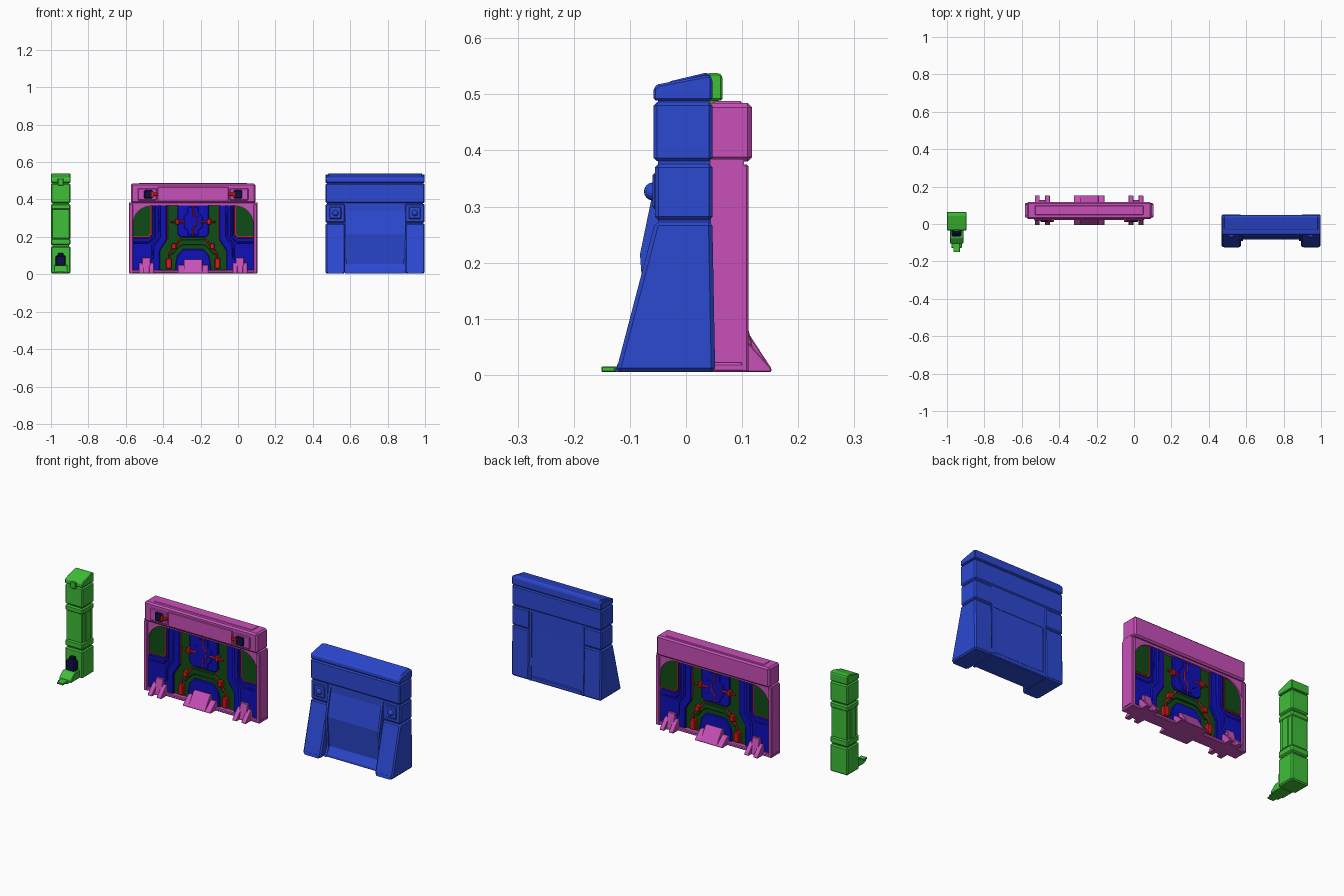
import bpy, bmesh, math

if "Cube" in bpy.data.objects:
    bpy.data.objects.remove(bpy.data.objects["Cube"])


def material(name, r, g, b):
    m = bpy.data.materials.new(name)
    m.diffuse_color = (r, g, b, 1)
    m.use_nodes = True
    m.node_tree.nodes["Principled BSDF"].inputs["Base Color"].default_value = m.diffuse_color
    return m


GREEN = material("green", .05, .52, .04)
PINK = material("pink", .58, .08, .48)
BLUE = material("blue", .025, .065, .64)
DEEP = material("deep_blue", .005, .005, .5)
MOSS = material("dark_green", .005, .07, .008)
RED = material("red", .7, .01, .01)
NAVY = material("navy", .005, .005, .06)


def prism(name, pts, axis, lo, hi, mat, bevel=0.0):
    """Extrude a 2D outline: axis 'x' takes (y, z), axis 'y' takes (x, z), axis 'z' takes (x, y)."""
    def place(p, t):
        return {"x": (t, p[0], p[1]), "y": (p[0], t, p[1]), "z": (p[0], p[1], t)}[axis]
    bm = bmesh.new()
    a = [bm.verts.new(place(p, lo)) for p in pts]
    b = [bm.verts.new(place(p, hi)) for p in pts]
    bm.faces.new(a)
    bm.faces.new(b[::-1])
    n = len(pts)
    for i in range(n):
        bm.faces.new((a[i], b[i], b[(i + 1) % n], a[(i + 1) % n]))
    bmesh.ops.recalc_face_normals(bm, faces=bm.faces)
    me = bpy.data.meshes.new(name)
    bm.to_mesh(me)
    bm.free()
    me.materials.append(mat)
    ob = bpy.data.objects.new(name, me)
    bpy.context.collection.objects.link(ob)
    if bevel:
        mod = ob.modifiers.new("chamfer", "BEVEL")
        mod.width, mod.segments, mod.limit_method = bevel, 1, "ANGLE"
    return ob


def box(name, x0, x1, y0, y1, z0, z1, mat, bevel=0.0):
    x0, x1 = sorted((x0, x1))
    y0, y1 = sorted((y0, y1))
    return prism(name, [(x0, y0), (x1, y0), (x1, y1), (x0, y1)], "z", z0, z1, mat, bevel)


def wire(name, pts, y, radius, mat):
    """Thin square conduit through (x, z) points at depth y."""
    cu = bpy.data.curves.new(name, "CURVE")
    cu.dimensions = "3D"
    cu.bevel_depth, cu.bevel_resolution, cu.use_fill_caps = radius, 0, True
    sp = cu.splines.new("POLY")
    sp.points.add(len(pts) - 1)
    for p, (x, z) in zip(sp.points, pts):
        p.co = (x, y, z, 1)
    cu.materials.append(mat)
    bpy.context.collection.objects.link(bpy.data.objects.new(name, cu))


G = .005  # lowest level

# ---------------- blue wall with buttress legs ----------------
BX, HALF = .733, .265
for s in (-1, 1):
    lo, hi = sorted((BX + s * .16, BX + s * HALF))
    prism("blue_leg", [(-.125, G), (.052, G), (.047, .273), (-.055, .273)], "x", lo, hi, BLUE, .007)
    prism("blue_foot_lip", [(-.126, G), (-.1, G), (-.1, .02), (-.122, .02)], "x", lo + .012, hi - .012, BLUE)
    box("blue_shoulder", lo, hi, -.055, .047, .276, .376, BLUE, .006)
    # bolt on a raised plate
    bx = BX + s * .212
    box("blue_bolt_plate", bx - .032, bx + .032, -.06, -.04, .296, .36, BLUE, .004)
    bpy.ops.mesh.primitive_uv_sphere_add(segments=16, ring_count=8, radius=.016, location=(bx, -.059, .327))
    bolt = bpy.context.object
    bolt.name = "blue_bolt"
    bolt.data.materials.append(BLUE)
    bpy.ops.object.shade_smooth_by_angle()
# recessed centre panel and its borders
prism("blue_centre_panel", [(-.042, .376), (-.076, .215), (-.062, .055), (-.083, G + .01), (-.083, G),
                            (.045, G), (.038, .376)], "x", BX - .162, BX + .162, BLUE)
for s in (-1, 1):
    prism("blue_panel_border", [(-.05, .37), (-.082, .215), (-.07, .05), (-.09, G), (.048, G), (.043, .37)],
          "x", BX + s * .155 - .006, BX + s * .155 + .006, BLUE)
box("blue_back_sill", BX - .15, BX + .15, .03, .049, G, .03, BLUE, .004)
# upper beam, joints and sloped cap
box("blue_joint", BX - .257, BX + .257, -.05, .042, .27, .5, BLUE)
box("blue_beam", BX - HALF, BX + HALF, -.058, .047, .381, .486, BLUE, .006)
prism("blue_cap", [(-.058, .489), (-.058, .512), (-.05, .518), (.04, .535), (.047, .528), (.047, .489)],
      "x", BX - HALF, BX + HALF, BLUE, .004)
prism("blue_cap_ridge", [(-.034, .51), (-.03, .523), (.037, .539), (.045, .533), (.045, .51)],
      "x", BX - .252, BX + .252, BLUE, .003)

# ---------------- pink gate frame ----------------
CX, CY = -.24, .073


def both(name, pts, half, mat, bevel=0.0):
    """Two mirrored copies of a layer given by (offset from centre, z), showing on both faces."""
    for s in (-1, 1):
        prism(name, [(CX + s * o, z) for o, z in pts], "y", CY - half, CY + half, mat, bevel)


def solo(name, pts, half, mat, bevel=0.0):
    """One symmetric layer given by its right half outline, top to bottom."""
    full = [(CX + o, z) for o, z in pts] + [(CX - o, z) for o, z in reversed(pts)]
    prism(name, full, "y", CY - half, CY + half, mat, bevel)


arc = [(.225 + .098 * math.sin(a), .27 + .098 * math.cos(a))
       for a in [math.pi / 2 * i / 8 for i in range(9)]]
both("gate_post_frame", [(0, .385), (0, .368)] + arc + [(.323, .022), (.343, .022), (.343, .385)], .030, PINK)
for s in (-1, 1):
    for t in (-1, 1):  # flanges along each post
        box("gate_post_flange", CX + s * .322, CX + s * .343, CY + t * .024, CY + t * .038, G, .375, PINK, .003)
solo("gate_sill", [(.343, .022), (.343, G)], .037, PINK, .004)
box("gate_beam", CX - .333, CX + .333, .026, .118, .38, .485, PINK, .008)
box("gate_beam_strip", CX - .19, CX + .19, .022, .04, .39, .467, PINK, .003)
box("gate_beam_top_rib", CX - .29, CX + .29, .048, .1, .48, .488, PINK, .003)
# latches on the front of the beam
for s in (-1, 1):
    box("latch_bracket", CX + s * .195, CX + s * .295, .02, .04, .395, .46, PINK, .004)
    box("latch_block", CX + s * .217, CX + s * .262, .012, .035, .406, .45, NAVY, .004)
    box("latch_pin", CX + s * .187, CX + s * .22, .012, .025, .42, .437, RED, .003)
    box("latch_pin_end", CX + s * .212, CX + s * .222, .009, .026, .412, .444, RED)

# layered panel filling the gate
solo("panel_base", [(.328, .372), (.328, .015)], .012, MOSS)
both("corner_trim", [(.222, .37), (.325, .37), (.325, .2), (.236, .2), (.222, .215)], .020, RED)
both("corner_pane", [(.228, .37), (.325, .37), (.325, .206), (.24, .206), (.228, .219)], .022, MOSS)
both("panel_rib", [(.14, .372), (.22, .372), (.22, .212), (.236, .196), (.326, .196), (.326, .015),
                   (.178, .015), (.178, .125), (.14, .185)], .024, DEEP, .004)
solo("panel_core", [(.084, .372), (.084, .215), (.065, .198)], .022, DEEP, .004)
solo("panel_dome", [(.055, .135), (.085, .1), (.095, .05), (.095, .015)], .022, DEEP, .004)
solo("panel_arch", [(.06, .186), (.08, .175), (.125, .115), (.11, .105), (.07, .15), (.05, .158)],
     .019, MOSS, .002)
solo("panel_core_plate", [(.03, .36), (.03, .325), (.05, .31), (.05, .25), (.03, .235), (.03, .21)],
     .025, DEEP, .003)
for t in (-1, 1):
    y = CY + t * .025
    wire("core_conduit", [(CX, .365), (CX, .32), (CX + .018, .305), (CX + .018, .265), (CX, .25), (CX, .205)],
         y, .004, RED)
    for s in (-1, 1):
        wire("rib_moulding", [(CX + s * o, z) for o, z in
                              [(.18, .37), (.18, .2), (.215, .155), (.215, .09), (.25, .065), (.25, .02)]],
             y, .007, DEEP)
        wire("rib_outer_moulding", [(CX + s * o, z) for o, z in [(.205, .37), (.205, .2), (.235, .17), (.32, .17)]],
             y, .005, DEEP)
        wire("cross_conduit", [(CX + s * .04, .28), (CX + s * .12, .28)], y, .005, RED)
        wire("arch_conduit", [(CX + s * .065, .19), (CX + s * .128, .11), (CX + s * .128, .03)], y - t * .003, .005, RED)
        wire("edge_conduit", [(CX + s * .138, .365), (CX + s * .138, .19)], y - t * .008, .003, RED)
        yy = (CY, CY + t * .033)
        box("conduit_clip", CX + s * .075, CX + s * .095, *yy, .265, .295, RED, .003)
        box("conduit_socket", CX + s * .115, CX + s * .145, *yy, .03, .085, RED, .004)
        box("arch_clip", CX + s * .09, CX + s * .115, *yy, .135, .165, RED, .003)

# sloping feet on both faces of the gate
for t in (-1, 1):
    def foot(name, x0, x1, reach, top):
        lo, hi = sorted((x0, x1))
        prism(name, [(CY + t * .015, G), (CY + t * reach, G), (CY + t * reach, G + .007),
                     (CY + t * .036, top), (CY + t * .015, top)], "x", lo, hi, PINK, .002)
    for s in (-1, 1):
        foot("gate_side_foot_prong", CX + s * .21, CX + s * .236, .079, .06)
        foot("gate_side_foot_prong", CX + s * .264, CX + s * .29, .079, .06)
        foot("gate_side_foot_rise", CX + s * .228, CX + s * .272, .055, .09)
        foot("gate_centre_foot_wing", CX + s * .045, CX + s * .082, .079, .05)
    foot("gate_centre_foot", CX - .05, CX + .05, .079, .078)

# ---------------- green pillar ----------------
PX = -.948


def block(name, half, y0, y1, z0, z1, mat=GREEN, bevel=.006):
    return box(name, PX - half, PX + half, y0, y1, z0, z1, mat, bevel)


block("pillar_core", .045, -.025, .058, G, .5, bevel=.004)
block("pillar_base", .052, -.034, .065, G, .15)
block("pillar_lower_collar", .052, -.034, .065, .156, .192)
block("pillar_upper_collar", .052, -.034, .065, .345, .376)
block("pillar_shaft", .047, -.03, .061, .19, .35, bevel=.003)
for s in (-1, 1):
    box("pillar_side_strip", PX + s * .04, PX + s * .052, -.005, .036, .19, .35, GREEN, .003)
block("pillar_head", .052, -.034, .065, .381, .486)
prism("pillar_cap", [(-.034, .489), (-.034, .512), (-.027, .518), (.042, .538), (.06, .538), (.065, .533),
                     (.065, .489)], "x", PX - .052, PX + .052, GREEN, .005)
block("pillar_cap_clip", .016, -.04, -.02, .475, .512, bevel=.003)
# stepped foot with its dark clamp
prism("pillar_foot", [(-.03, G), (-.105, G), (-.105, .02), (-.075, .045), (-.03, .05)],
      "x", PX - .036, PX + .036, GREEN, .003)
block("pillar_foot_tip", .018, -.151, -.09, G, .015, bevel=.002)
block("pillar_foot_toe", .028, -.128, -.09, G, .013, bevel=.002)
block("pillar_clamp", .027, -.066, -.03, .043, .1, NAVY, .006)
block("pillar_clamp_top", .015, -.056, -.03, .095, .115, NAVY, .004)
